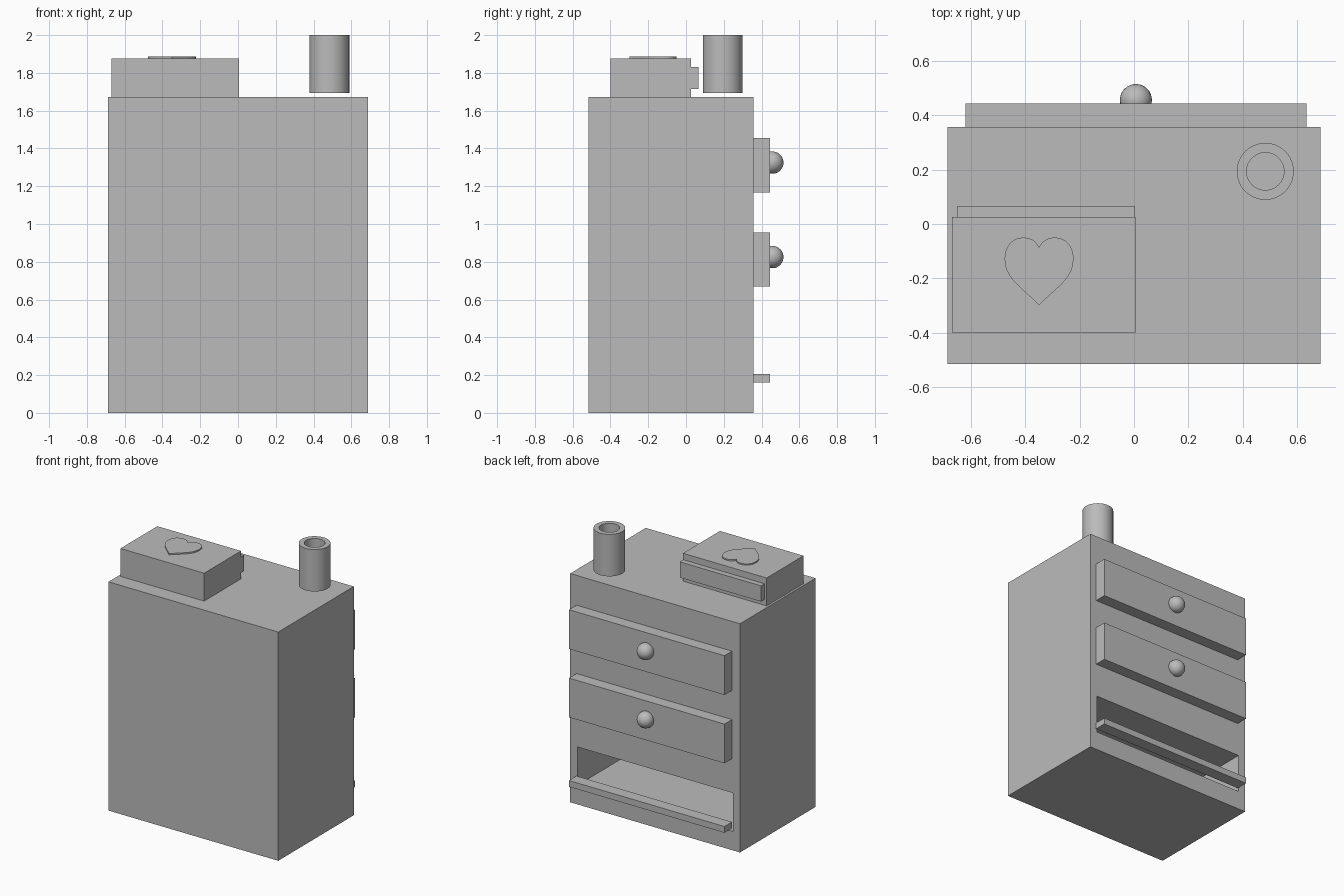
import bpy, bmesh
from mathutils import Vector
from mathutils.geometry import interpolate_bezier

if "Cube" in bpy.data.objects:
    bpy.data.objects.remove(bpy.data.objects["Cube"], do_unlink=True)

grey = bpy.data.materials.new("plain_grey")
grey.use_nodes = True
grey.diffuse_color = (0.5, 0.5, 0.5, 1)
grey.node_tree.nodes["Principled BSDF"].inputs["Base Color"].default_value = (0.5, 0.5, 0.5, 1)


def finish(name, bm):
    """Turn a bmesh into a named object with the shared material."""
    bmesh.ops.recalc_face_normals(bm, faces=bm.faces)
    mesh = bpy.data.meshes.new(name)
    bm.to_mesh(mesh)
    bm.free()
    mesh.materials.append(grey)
    obj = bpy.data.objects.new(name, mesh)
    bpy.context.collection.objects.link(obj)
    return obj


def select_only(obj):
    bpy.ops.object.select_all(action='DESELECT')
    obj.select_set(True)
    bpy.context.view_layer.objects.active = obj


def smooth(obj):
    select_only(obj)
    bpy.ops.object.shade_smooth_by_angle(angle=0.6)


def box(name, xs, ys, zs):
    """Box given by its lower and upper limit on each axis."""
    bm = bmesh.new()
    bmesh.ops.create_cube(bm, size=1)
    for v in bm.verts:
        v.co = [lim[0] if c < 0 else lim[1] for c, lim in zip(v.co, (xs, ys, zs))]
    return finish(name, bm)


# Cabinet body with an open drawer bay in the back
BACK, TOP = 0.357, 1.673
body = box("cabinet_body", (-0.687, 0.687), (-0.516, BACK), (0, TOP))
bay = box("bay_cutter", (-0.63, 0.63), (-0.46, BACK + 0.1), (0.138, 0.42))
bay.hide_render = True
cut = body.modifiers.new("bay", 'BOOLEAN')
cut.operation = 'DIFFERENCE'
cut.solver = 'EXACT'
cut.object = bay
select_only(body)
bpy.ops.object.modifier_apply(modifier=cut.name)
bpy.data.objects.remove(bay, do_unlink=True)

# Two drawer fronts with round knobs, and the thin edge of the open drawer
FRONT_X, FRONT_Y = (-0.622, 0.636), (BACK, 0.444)
for name, z in (("upper", 1.168), ("lower", 0.668)):
    box(name + "_drawer", FRONT_X, FRONT_Y, (z, z + 0.287))
    bm = bmesh.new()
    bmesh.ops.create_uvsphere(bm, u_segments=32, v_segments=16, radius=0.059)
    bmesh.ops.translate(bm, verts=bm.verts, vec=(0.007, 0.457, z + 0.157))
    smooth(finish(name + "_knob", bm))
box("open_drawer_edge", FRONT_X, FRONT_Y, (0.16, 0.206))

# Small box on top, with a raised strip on its back
LID = 1.877
box("top_box", (-0.671, 0.006), (-0.4, 0.026), (TOP, LID))
box("top_box_strip", (-0.653, 0.004), (0.026, 0.066), (1.715, 1.83))

# Heart plate: half outline from curves, then mirrored
half = []
for p, q, r, s in (
    ((0, -0.085), (0.01, -0.06), (0.032, -0.048), (0.058, -0.048)),
    ((0.058, -0.048), (0.1, -0.048), (0.127, -0.08), (0.127, -0.128)),
    ((0.127, -0.128), (0.127, -0.2), (0.06, -0.235), (0, -0.297)),
):
    half += interpolate_bezier(Vector(p), Vector(q), Vector(r), Vector(s), 10)[:-1]
tip = Vector((0, -0.297))
outline = half + [tip] + [Vector((-p.x, p.y)) for p in reversed(half[1:])]
bm = bmesh.new()
face = bm.faces.new([bm.verts.new((p.x - 0.35, p.y - 0.002, LID)) for p in outline])
raised = bmesh.ops.extrude_face_region(bm, geom=[face])["geom"]
bmesh.ops.translate(bm, vec=(0, 0, 0.0095),
                    verts=[g for g in raised if isinstance(g, bmesh.types.BMVert)])
finish("heart_plate", bm)

# Hollow cup: a ring profile spun around its axis
bm = bmesh.new()
ring = [bm.verts.new((r, 0, z)) for r, z in
        ((0.105, 1.693), (0.105, 2), (0.069, 2), (0.069, 1.693))]
edges = [bm.edges.new((ring[i], ring[i - 1])) for i in range(4)]
bmesh.ops.spin(bm, geom=ring + edges, cent=(0, 0, 0), axis=(0, 0, 1),
               angle=6.2831853, steps=48)
bmesh.ops.remove_doubles(bm, verts=bm.verts, dist=0.0005)
bmesh.ops.translate(bm, verts=bm.verts, vec=(0.484, 0.194, 0))
smooth(finish("hollow_cup", bm))
